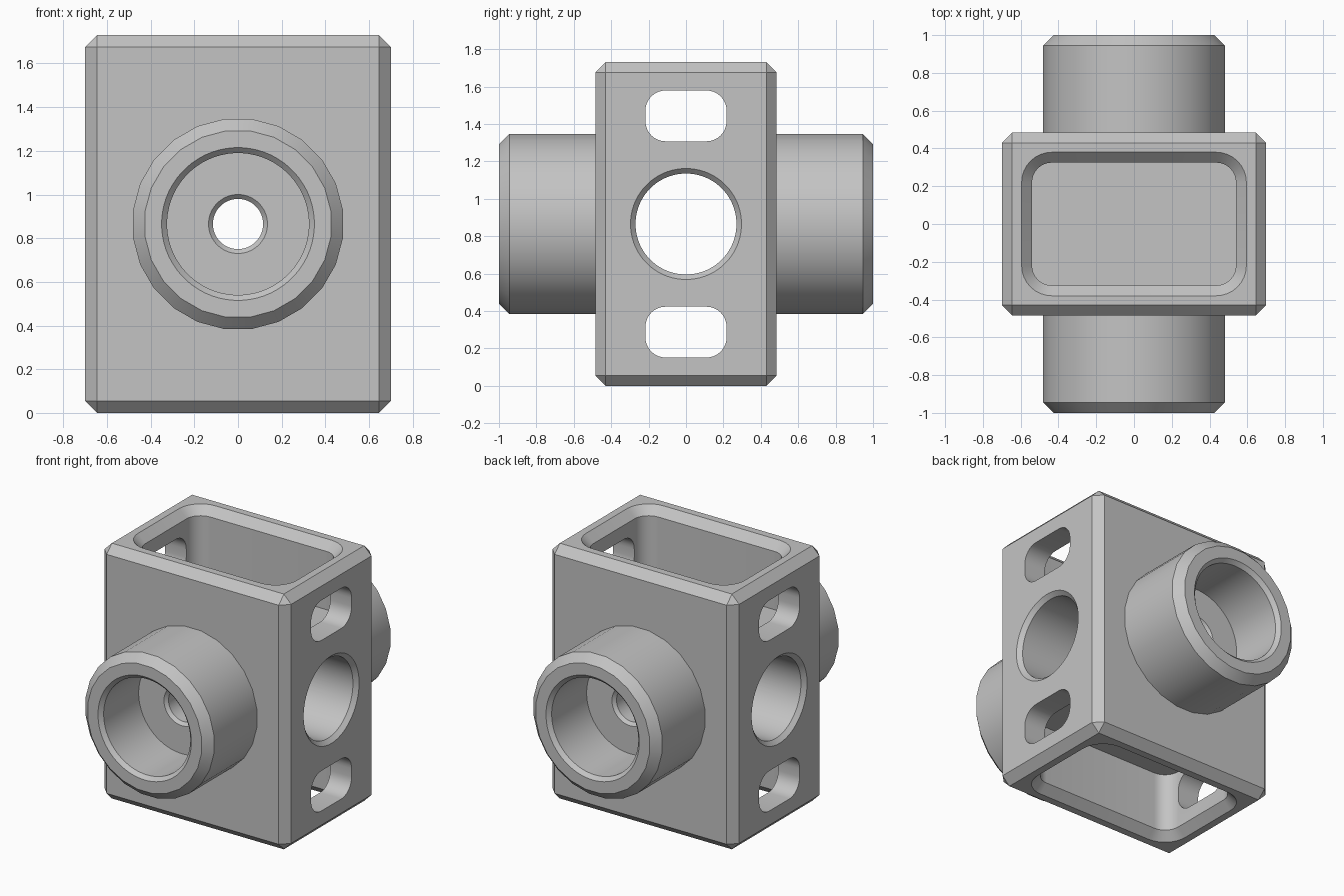
import bpy, bmesh, math
from mathutils import Vector

cube = bpy.data.objects.get("Cube")
if cube:
    bpy.data.objects.remove(cube, do_unlink=True)

W, D, H = 0.70, 0.485, 1.73      # half width, half depth, height of the block
MID = H / 2
CH = 0.055                       # main chamfer

grey = bpy.data.materials.new("plain grey")
grey.use_nodes = True
colour = (0.55, 0.55, 0.55, 1)
grey.diffuse_color = colour
grey.node_tree.nodes["Principled BSDF"].inputs["Base Color"].default_value = colour


def circle(r, n=64):
    return [(r * math.cos(math.tau * (i + 0.5) / n),
             r * math.sin(math.tau * (i + 0.5) / n)) for i in range(n)]


def rounded(w, h, r, n=8):
    """Outline of a rounded rectangle with half sizes w and h."""
    pts = []
    for k, (sx, sy) in enumerate([(1, 1), (-1, 1), (-1, -1), (1, -1)]):
        for i in range(n + 1):
            a = (k + i / n) * math.pi / 2
            pts.append((sx * (w - r) + r * math.cos(a), sy * (h - r) + r * math.sin(a)))
    return pts


def loft(name, axis, stations, centre=(0, 0, MID)):
    """Closed solid through outlines placed along an axis."""
    place = {"x": lambda u, v, t: (t, u, v),
             "y": lambda u, v, t: (u, t, v),
             "z": lambda u, v, t: (u, v, t)}[axis]
    bm = bmesh.new()
    rings = [[bm.verts.new(Vector(place(u, v, t)) + Vector(centre)) for u, v in outline]
             for t, outline in stations]
    for a, b in zip(rings, rings[1:]):
        for i in range(len(a)):
            j = (i + 1) % len(a)
            bm.faces.new((a[i], a[j], b[j], b[i]))
    bm.faces.new(rings[0])
    bm.faces.new(rings[-1])
    bmesh.ops.recalc_face_normals(bm, faces=bm.faces)
    me = bpy.data.meshes.new(name)
    bm.to_mesh(me)
    bm.free()
    me.materials.append(grey)
    ob = bpy.data.objects.new(name, me)
    bpy.context.collection.objects.link(ob)
    return ob


def mirrored(half):
    """Mirror (position, radius) pairs into a full round profile."""
    full = [(-t, r) for t, r in half] + [(t, r) for t, r in reversed(half)]
    return [(t, circle(r)) for t, r in full]


def combine(target, tool, operation):
    mod = target.modifiers.new("shape", "BOOLEAN")
    mod.object, mod.operation, mod.solver = tool, operation, "EXACT"
    bpy.context.view_layer.objects.active = target
    bpy.ops.object.modifier_apply(modifier=mod.name)
    bpy.data.objects.remove(tool, do_unlink=True)


# Chamfered block
box = [(-W, -D), (W, -D), (W, D), (-W, D)]
block = loft("valve_block", "z", [(0, box), (H, box)], (0, 0, 0))
bevel = block.modifiers.new("chamfer", "BEVEL")
bevel.width, bevel.segments = CH, 1
bpy.context.view_layer.objects.active = block
bpy.ops.object.modifier_apply(modifier=bevel.name)

# Round barrel through front and back
R = 0.485
barrel = loft("barrel", "y", [(t, circle(r, 24)) for t, r in
              [(-1, R - CH), (CH - 1, R), (1 - CH, R), (1, R - CH)]])
combine(block, barrel, "UNION")

# Stepped bore along the barrel
bore = [(1.01, 0.36), (0.975, 0.325), (0.6, 0.325), (0.6, 0.135), (0.58, 0.115)]
combine(block, loft("bore", "y", mirrored(bore)), "DIFFERENCE")

# Cross hole through the sides
cross = [(W + 0.01, 0.307), (W - 0.027, 0.27)]
combine(block, loft("cross_hole", "x", mirrored(cross)), "DIFFERENCE")

for s in (-1, 1):
    # Pocket in the top and bottom with chamfered rim
    pocket = [(s * (MID + 0.01), rounded(0.605, 0.39, 0.17)),
              (s * (MID - CH), rounded(0.54, 0.325, 0.105)),
              (s * (MID - 0.45), rounded(0.54, 0.325, 0.105))]
    combine(block, loft("pocket", "z", pocket), "DIFFERENCE")
    # Side slots opening into each pocket
    slot = rounded(0.217, 0.136, 0.108)
    tool = loft("slot", "x", [(-1, slot), (1, slot)], (0, 0, MID + s * 0.578))
    combine(block, tool, "DIFFERENCE")

bpy.ops.object.select_all(action="DESELECT")
block.select_set(True)
bpy.context.view_layer.objects.active = block
bpy.ops.object.shade_smooth_by_angle(angle=math.radians(30))
